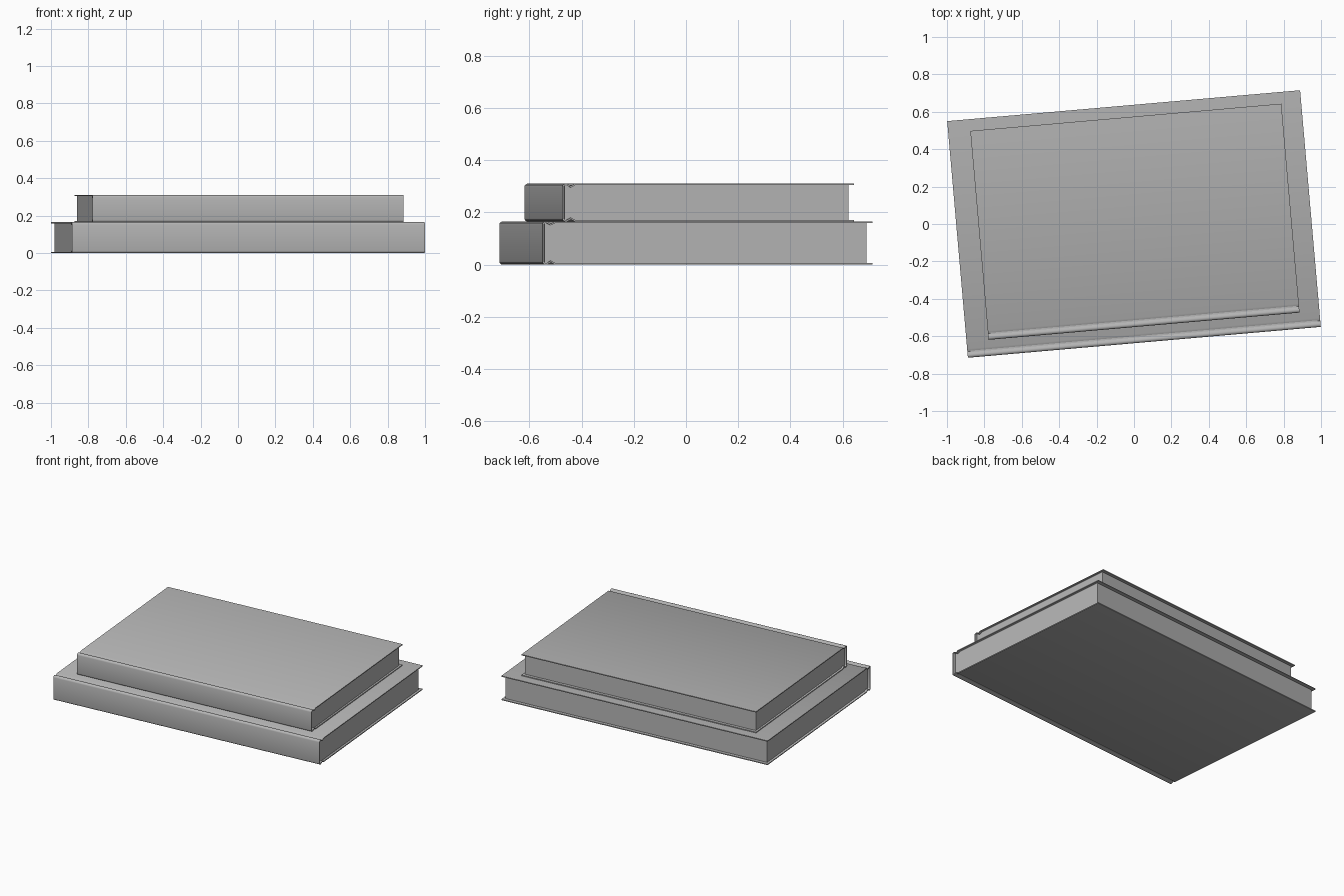
import bpy, math
from mathutils import Vector, Matrix

if "Cube" in bpy.data.objects:
    bpy.data.objects.remove(bpy.data.objects["Cube"])

TILT = math.radians(5)

# mid grey shared by covers and pages
GREY = bpy.data.materials.new("mid_grey")
GREY.diffuse_color = (0.465, 0.465, 0.465, 1)
GREY.use_nodes = True
GREY.node_tree.nodes["Principled BSDF"].inputs["Base Color"].default_value = GREY.diffuse_color


def prism(name, profile, width, loc):
    """Extrude a closed (y, z) profile along x and turn it by the stack's tilt."""
    n = len(profile)
    verts = [(s * width / 2, y, z) for s in (-1, 1) for y, z in profile]
    faces = [(i, (i + 1) % n, n + (i + 1) % n, n + i) for i in range(n)]
    # end caps
    if n > 4:
        h = n // 2  # strip of quads between outer and inner path
        for i in range(h - 1):
            a, b, c, d = i, i + 1, n - 2 - i, n - 1 - i
            faces += [(d, c, b, a), (n + a, n + b, n + c, n + d)]
    else:
        faces += [(3, 2, 1, 0), (4, 5, 6, 7)]
    mesh = bpy.data.meshes.new(name)
    mesh.from_pydata(verts, [], [f[::-1] for f in faces])
    mesh.update()
    mesh.materials.append(GREY)
    ob = bpy.data.objects.new(name, mesh)
    bpy.context.collection.objects.link(ob)
    ob.matrix_world = Matrix.Translation(loc) @ Matrix.Rotation(TILT, 4, 'Z')
    bpy.context.view_layer.objects.active = ob
    ob.select_set(True)
    bpy.ops.object.shade_smooth_by_angle(angle=math.radians(35))
    ob.select_set(False)
    return ob


def offset(path, t):
    """Mitred parallel copy of an open path, shifted to its left."""
    out = []
    for i, p in enumerate(path):
        dirs = []
        if i > 0:
            dirs.append((p - path[i - 1]).normalized())
        if i < len(path) - 1:
            dirs.append((path[i + 1] - p).normalized())
        norms = [Vector((-d.y, d.x)) for d in dirs]
        m = sum(norms, Vector((0, 0))).normalized()
        out.append(p + m * t / m.dot(norms[0]))
    return out


def book(label, width, depth, height, back, side, loc):
    t, r, g = 0.006, 0.012, 0.033
    y0, y1 = -depth / 2, depth / 2
    # upper half of the cover: board, hinge groove, rounded spine corner
    half = [(y1, height), (y0 + g + 0.015, height),
            (y0 + g, height - 0.008), (y0 + g - 0.015, height)]
    half += [(y0 + r - r * math.sin(a), height - r + r * math.cos(a))
             for a in (math.radians(30 * k) for k in range(4))]
    path = [Vector(p) for p in half]
    path += [Vector((p.x, height - p.y)) for p in reversed(path)]
    prism(label + "_cover", path + offset(path, t)[::-1], width, loc)

    # page block, inset from the boards on three sides
    a, b = y0 + t + 0.004, y1 - back
    prism(label + "_pages", [(b, height - t), (a, height - t), (a, t), (b, t)],
          width - 2 * side, loc)


book("lower_book", 1.894, 1.27, 0.165, 0.022, 0.016, (0, 0, 0))
book("upper_book", 1.669, 1.121, 0.145, 0.02, 0.013, (0.005, 0.012, 0.165))
